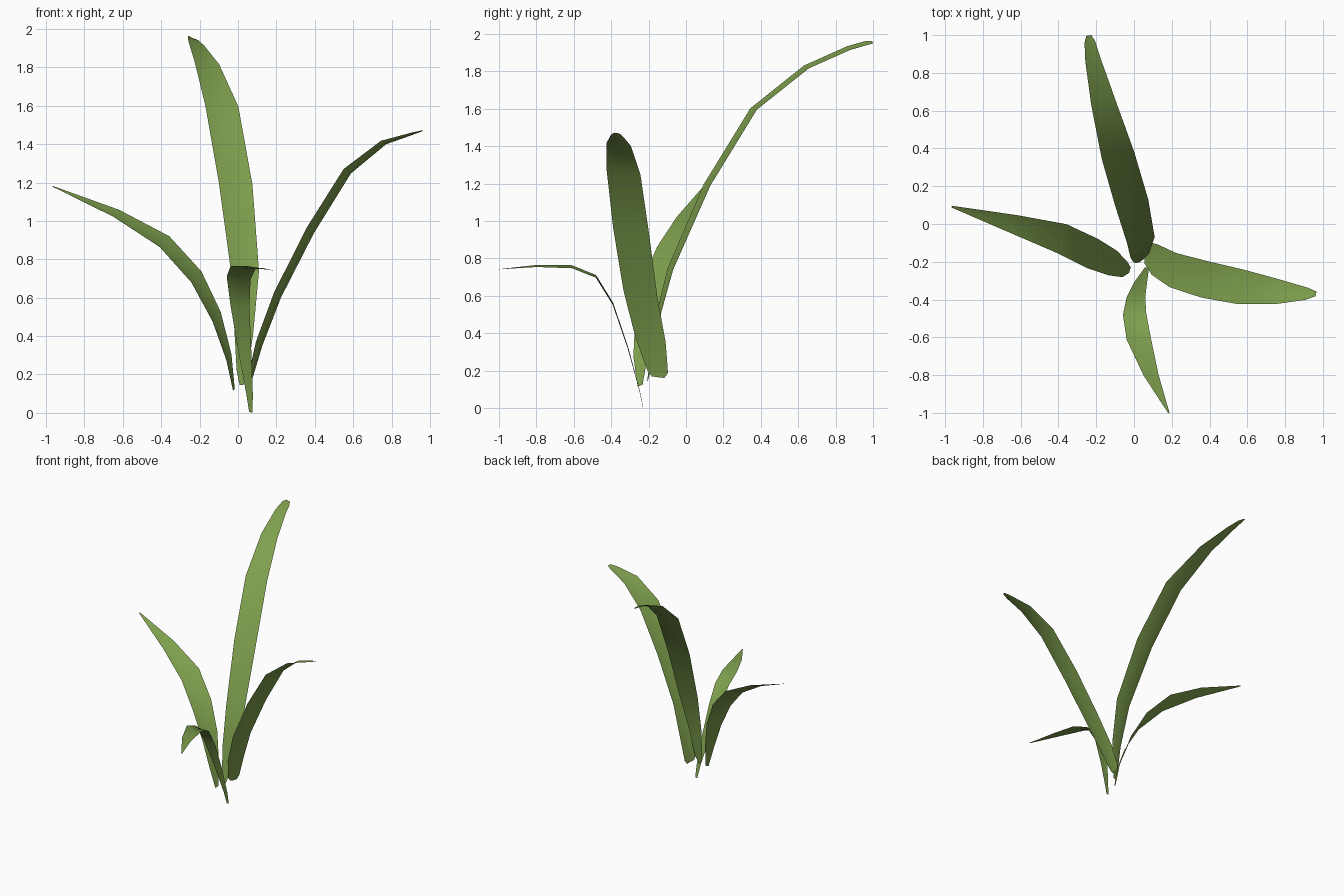
import bpy
from mathutils import Vector

green = bpy.data.materials.new("leaf_green")
green.diffuse_color = (0.21, 0.35, 0.075, 1)


def leaf(name, across, stations, tip_twist=0.0):
    """Thin blade: stations are (x, y, z, width) along the midrib."""
    verts, faces = [], []
    n = len(stations)
    for i, (x, y, z, w) in enumerate(stations):
        # the outer part of the blade may roll to one side
        roll = max(0.0, i / (n - 1) - 0.6) / 0.4 * tip_twist
        side = (Vector(across) + Vector((0, 0, roll))).normalized()
        mid = Vector((x, y, z))
        a = Vector(stations[max(i - 1, 0)][:3])
        b = Vector(stations[min(i + 1, n - 1)][:3])
        up = (b - a).cross(side).normalized()
        if up.z < 0:
            up = -up
        # slightly cupped cross-section
        verts += [mid - side * w / 2 + up * w * 0.03,
                  mid - up * w * 0.03,
                  mid + side * w / 2 + up * w * 0.03]
    for i in range(n - 1):
        for j in range(2):
            k = i * 3 + j
            faces.append((k, k + 1, k + 4, k + 3))
    mesh = bpy.data.meshes.new(name)
    mesh.from_pydata(verts, [], faces)
    # face the blade upward
    if sum(p.normal.z * p.area for p in mesh.polygons) < 0:
        mesh.flip_normals()
    mesh.polygons.foreach_set("use_smooth", [True] * len(mesh.polygons))
    mesh.materials.append(green)
    obj = bpy.data.objects.new(name, mesh)
    bpy.context.collection.objects.link(obj)


# tall leaf leaning back
leaf("tall_back_leaf", (0.98, 0.2, -0.04), [
    (0.018, -0.205, 0.145, 0.02), (0.022, -0.19, 0.22, 0.06),
    (0.03, -0.165, 0.42, 0.10), (0.035, -0.08, 0.74, 0.15),
    (-0.013, 0.117, 1.19, 0.178), (-0.085, 0.365, 1.595, 0.176),
    (-0.163, 0.645, 1.82, 0.132), (-0.218, 0.87, 1.922, 0.085),
    (-0.235, 0.965, 1.95, 0.06), (-0.24, 0.998, 1.955, 0.03)], -0.45)

# leaf arching to the right
leaf("right_leaf", (0.2, 0.97, -0.13), [
    (0.065, -0.15, 0.165, 0.07), (0.07, -0.153, 0.195, 0.115),
    (0.115, -0.19, 0.36, 0.165), (0.21, -0.245, 0.61, 0.185),
    (0.38, -0.295, 0.945, 0.197), (0.573, -0.335, 1.255, 0.186),
    (0.76, -0.36, 1.405, 0.135), (0.915, -0.37, 1.455, 0.066),
    (0.964, -0.37, 1.47, 0.025)])

# leaf arching to the left
leaf("left_leaf", (0.3, 0.9, 0.33), [
    (-0.022, -0.245, 0.12, 0.03), (-0.05, -0.24, 0.29, 0.09),
    (-0.115, -0.205, 0.5, 0.145), (-0.22, -0.155, 0.705, 0.175),
    (-0.385, -0.075, 0.888, 0.17), (-0.635, 0.0, 1.037, 0.107),
    (-0.965, 0.092, 1.18, 0.01)])

# short leaf bending to the front
leaf("short_front_leaf", (0.97, 0.05, -0.13), [
    (0.067, -0.23, 0.003, 0.018), (0.06, -0.25, 0.1, 0.035),
    (0.035, -0.31, 0.32, 0.07), (0.01, -0.39, 0.555, 0.10),
    (0.003, -0.48, 0.70, 0.125), (0.025, -0.61, 0.752, 0.13),
    (0.09, -0.8, 0.757, 0.08), (0.184, -1.0, 0.742, 0.008)])
